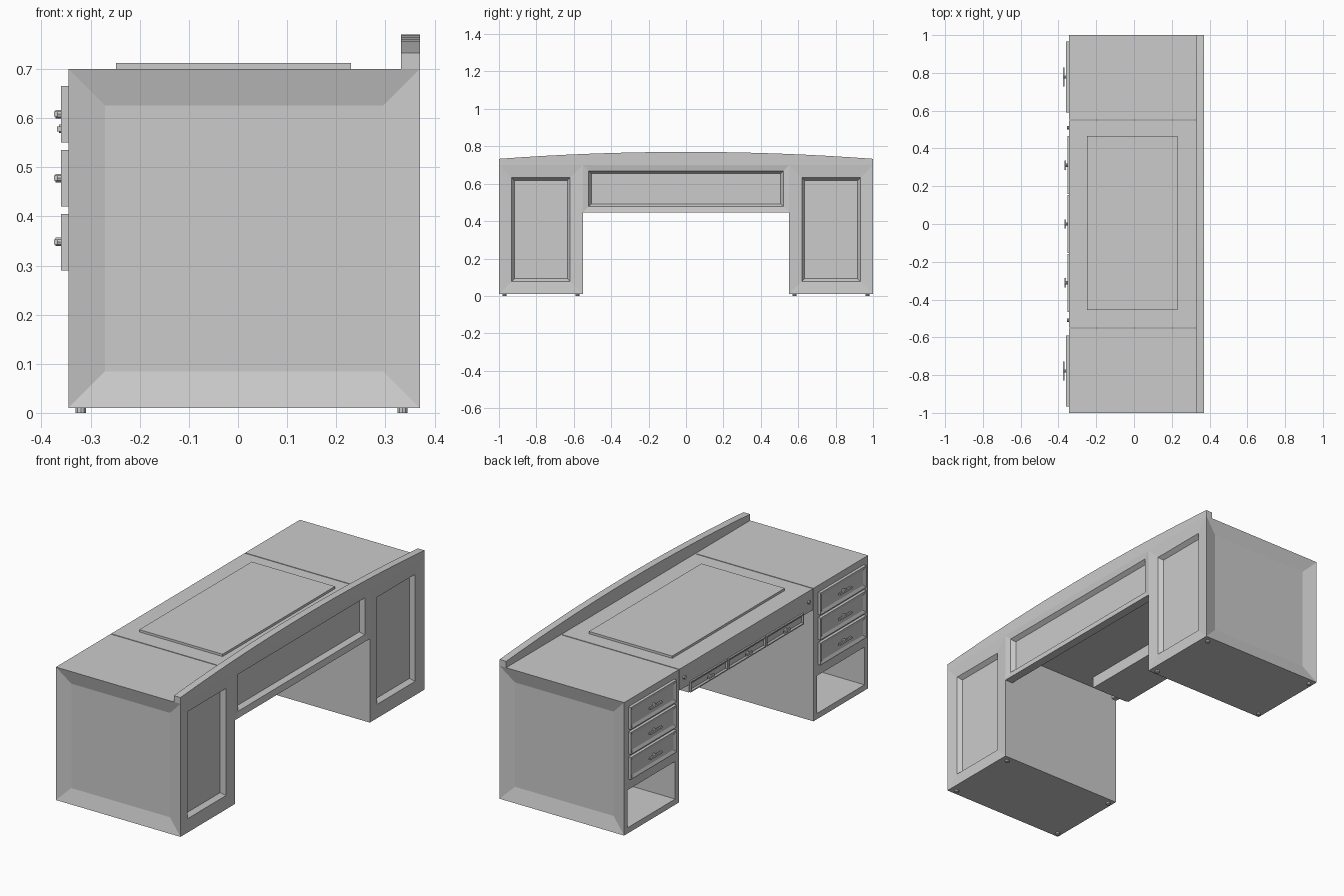
import bpy, bmesh
from mathutils import Vector

old = bpy.data.objects.get("Cube")
if old:
    bpy.data.objects.remove(old)

mat = bpy.data.materials.new("plain_grey")
mat.use_nodes = True
GREY = (0.6, 0.6, 0.6, 1)
mat.diffuse_color = GREY
mat.node_tree.nodes["Principled BSDF"].inputs["Base Color"].default_value = GREY

FRONT, BACK = -0.345, 0.37     # drawer side and visitor side
BASE, TOP = 0.01, 0.70
KNEE = 0.55                    # half width of the kneehole


def finish(bm, name):
    bmesh.ops.recalc_face_normals(bm, faces=bm.faces)
    mesh = bpy.data.meshes.new(name)
    bm.to_mesh(mesh)
    bm.free()
    mesh.materials.append(mat)
    obj = bpy.data.objects.new(name, mesh)
    bpy.context.collection.objects.link(obj)
    return obj


def box_mesh(x, y, z):
    bm = bmesh.new()
    bmesh.ops.create_cube(bm, size=1)
    for v in bm.verts:
        v.co = [sum(r) / 2 + c * (r[1] - r[0]) for c, r in zip(v.co, (x, y, z))]
    bm.normal_update()
    return bm


def box(name, x, y, z):
    return finish(box_mesh(x, y, z), name)


def side(bm, direction):
    bm.normal_update()
    return max(bm.faces, key=lambda f: (f.normal.dot(Vector(direction)) > 0.99, f.calc_area()))


def sink(bm, face, *steps):
    # Successive insets, each with a width and a depth
    for width, depth in steps:
        bmesh.ops.inset_individual(bm, faces=[face], thickness=width, depth=depth)


def cylinder(name, centre, radius, length, axis):
    bm = bmesh.new()
    bmesh.ops.create_cone(bm, cap_ends=True, segments=10, radius1=radius,
                          radius2=radius, depth=length)
    turn = Vector((0, 0, 1)).rotation_difference(Vector(axis)).to_matrix()
    for v in bm.verts:
        v.co = turn @ v.co + Vector(centre)
    return finish(bm, name)


def handle(name, y, z, x, length):
    cylinder(name + "_post", (x - 0.004, y, z), 0.009, 0.014, (1, 0, 0))
    box(name + "_bar", (x - 0.015, x - 0.007), (y - length / 2, y + length / 2), (z - 0.005, z + 0.005))


def drawer_front(name, y, z, border, x_out):
    bm = box_mesh((x_out, FRONT + 0.002), y, z)
    sink(bm, side(bm, (-1, 0, 0)), (0.008, 0), (border, -0.006))
    finish(bm, name)


def pedestal(label, s):
    y = sorted((s * (KNEE + 0.002), s))
    bm = box_mesh((FRONT, BACK), y, (BASE, TOP))
    # Sunken panels on the end and the visitor side
    sink(bm, side(bm, (0, s, 0)), (0.105, -0.02))
    sink(bm, side(bm, (1, 0, 0)), (0.095, -0.006), (0.022, -0.022))
    # Open cubby under the drawers
    hole = side(bm, (-1, 0, 0))
    sink(bm, hole, (0.042, 0))
    for v in hole.verts:
        if v.co.z > 0.3:
            v.co.z = 0.235
    inner = bmesh.ops.extrude_discrete_faces(bm, faces=[hole])["faces"][0]
    bmesh.ops.translate(bm, verts=inner.verts, vec=(0.5, 0, 0))
    finish(bm, label + "_pedestal")

    span = sorted((s * 0.59, s * 0.965))
    for i in range(3):
        z = 0.29 + i * 0.13
        name = f"{label}_drawer_{i + 1}"
        drawer_front(name, span, (z, z + 0.115), 0.018, -0.36)
        handle(name + "_handle", s * 0.778, z + 0.058, -0.36, 0.1)
    for x in (-0.32, 0.335):
        for fy in (0.58, 0.97):
            cylinder(label + "_foot", (x, s * fy, BASE / 2), 0.011, BASE, (0, 0, 1))


pedestal("left", 1)
pedestal("right", -1)

# Centre top, apron and panel closing the visitor side
inner_y = (-KNEE + 0.003, KNEE - 0.003)
box("centre_top", (FRONT, BACK - 0.03), inner_y, (0.61, TOP))
box("front_apron", (FRONT, FRONT + 0.03), inner_y, (0.59, TOP - 0.02))
bm = box_mesh((BACK - 0.045, BACK), (-KNEE - 0.002, KNEE + 0.002), (0.445, TOP))
sink(bm, side(bm, (1, 0, 0)), (0.045, -0.006), (0.02, -0.022))
finish(bm, "modesty_panel")

# Shallow drawers hanging under the centre top
box("pencil_drawer_box", (FRONT, -0.13), (-0.47, 0.47), (0.55, 0.62))
for i in range(3):
    y = -0.465 + i * 0.312
    drawer_front(f"pencil_drawer_{i + 1}", (y, y + 0.306), (0.55, 0.605), 0.01, -0.353)
    handle(f"pencil_drawer_{i + 1}_handle", y + 0.153, 0.578, -0.353, 0.05)
for y in (-0.51, 0.51):
    cylinder("apron_knob", (FRONT - 0.004, y, 0.645), 0.009, 0.012, (1, 0, 0))

# Writing pad
box("writing_pad", (-0.248, 0.23), (-0.455, 0.467), (TOP - 0.005, 0.712))

# Rail with a gently arched top
bm = bmesh.new()
steps = 16
arch = [(-1 + 2 * i / steps) for i in range(steps + 1)]
outline = [(y, 0.77 - 0.037 * y * y) for y in arch] + [(1, TOP), (-1, TOP)]
face = bm.faces.new([bm.verts.new((0.332, y, z)) for y, z in outline])
out = bmesh.ops.extrude_face_region(bm, geom=[face])["geom"]
bmesh.ops.translate(bm, vec=(BACK - 0.332, 0, 0),
                    verts=[g for g in out if isinstance(g, bmesh.types.BMVert)])
finish(bm, "arched_rail")
